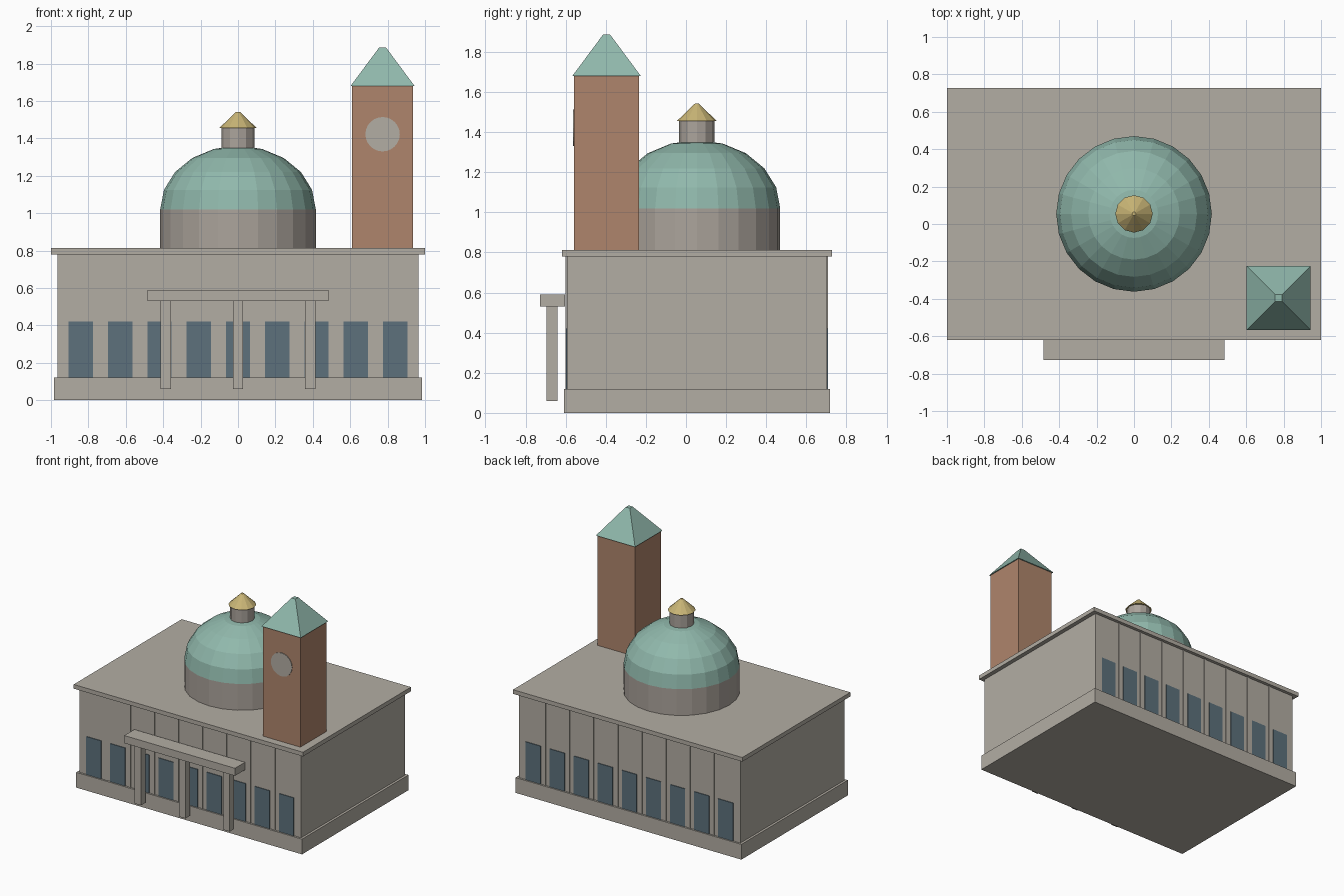
import bpy
import bmesh
from math import pi, sqrt
from mathutils import Matrix, Vector

cube = bpy.data.objects.get("Cube")
if cube:
    bpy.data.objects.remove(cube, do_unlink=True)


def material(name, rgb):
    mat = bpy.data.materials.new(name)
    mat.use_nodes = True
    mat.diffuse_color = (*rgb, 1)
    mat.node_tree.nodes["Principled BSDF"].inputs["Base Color"].default_value = (*rgb, 1)
    return mat


stone = material("pale_stone", (0.45, 0.42, 0.37))
drum_stone = material("warm_stone", (0.41, 0.37, 0.33))
copper = material("green_copper", (0.28, 0.48, 0.41))
brick = material("red_brick", (0.43, 0.235, 0.15))
glass = material("blue_glass", (0.11, 0.165, 0.2))
gold = material("gold", (0.58, 0.46, 0.18))


def finish(bm, name, mat):
    bmesh.ops.recalc_face_normals(bm, faces=bm.faces)
    mesh = bpy.data.meshes.new(name)
    bm.to_mesh(mesh)
    bm.free()
    mesh.materials.append(mat)
    obj = bpy.data.objects.new(name, mesh)
    bpy.context.collection.objects.link(obj)
    return obj


def box(name, mat, centre, size, bottom, top):
    """Box from its plan centre, plan size and height range."""
    bm = bmesh.new()
    place = Matrix.Translation((*centre, (bottom + top) / 2))
    scale = Matrix.Diagonal((*size, top - bottom, 1))
    bmesh.ops.create_cube(bm, size=1, matrix=place @ scale)
    return finish(bm, name, mat)


def cone(name, mat, centre, r1, r2, bottom, top, sides, turn=0):
    """Flat-sided cylinder or cone standing on a plan point."""
    bm = bmesh.new()
    place = Matrix.Translation((*centre, (bottom + top) / 2))
    bmesh.ops.create_cone(bm, cap_ends=True, segments=sides, radius1=r1, radius2=r2,
                          depth=top - bottom, matrix=place @ Matrix.Rotation(turn, 4, "Z"))
    return finish(bm, name, mat)


# Main hall
mid_y = 0.054
hall = (0, mid_y)
half_depth = 0.648
box("plinth", stone, hall, (1.97, 1.326), 0, 0.12)
box("hall_walls", stone, hall, (1.932, 2 * half_depth), 0.12, 0.78)
box("cornice_roof", stone, hall, (2, 1.346), 0.78, 0.813)

# Windows and thin wall ribs on the front and back
bays = 9
pitch = 0.21
for side, sign in (("front", -1), ("back", 1)):
    y = mid_y + sign * half_depth
    for i in range(bays):
        x = (i - (bays - 1) / 2) * pitch
        box(f"{side}_window_{i + 1}", glass, (x, y), (0.13, 0.01), 0.12, 0.42)
        if i < bays - 1:
            box(f"{side}_rib_{i + 1}", stone, (x + pitch / 2, y), (0.012, 0.012), 0.12, 0.78)

# Front portico
box("portico_beam", stone, (0, -0.665), (0.966, 0.125), 0.53, 0.59)
for i in range(3):
    box(f"portico_column_{i + 1}", stone, ((i - 1) * 0.387, -0.668), (0.056, 0.056), 0.06, 0.53)

# Drum, dome and lantern
cone("drum", drum_stone, hall, 0.416, 0.416, 0.813, 1.02, 24)

bm = bmesh.new()
bmesh.ops.create_uvsphere(bm, u_segments=24, v_segments=10, radius=1)
bmesh.ops.delete(bm, geom=[v for v in bm.verts if v.co.z < -0.01], context="VERTS")
bmesh.ops.scale(bm, vec=Vector((0.416, 0.416, 0.34)), verts=bm.verts)
bmesh.ops.translate(bm, vec=Vector((0, mid_y, 1.02)), verts=bm.verts)
finish(bm, "dome", copper)

cone("lantern", drum_stone, hall, 0.088, 0.088, 1.345, 1.455, 12)
cone("lantern_cap", gold, hall, 0.1, 0.01, 1.455, 1.542, 12)

# Clock tower
tower = (0.773, -0.396)
box("tower", brick, tower, (0.325, 0.325), 0.813, 1.68)
cone("tower_roof", copper, tower, 0.171 * sqrt(2), 0.018 * sqrt(2), 1.68, 1.886, 4, pi / 4)

bm = bmesh.new()
place = Matrix.Translation((tower[0], tower[1] - 0.1625, 1.422))
bmesh.ops.create_cone(bm, cap_ends=True, segments=24, radius1=0.092, radius2=0.092,
                      depth=0.009, matrix=place @ Matrix.Rotation(pi / 2, 4, "X"))
finish(bm, "clock_face", stone)
